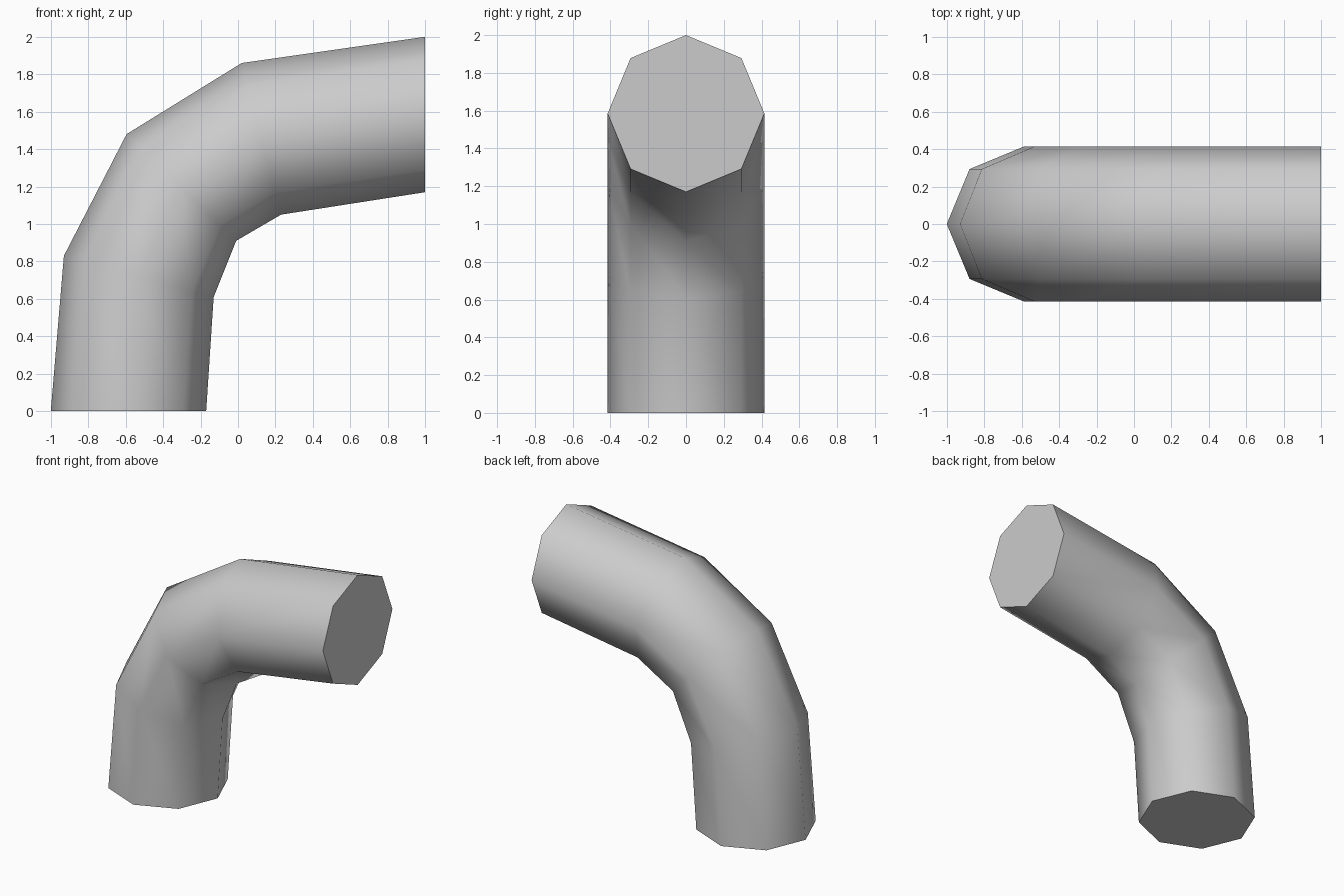
import bpy
import bmesh
from math import radians, sin, cos, tau
from mathutils import Vector

cube = bpy.data.objects.get("Cube")
if cube:
    bpy.data.objects.remove(cube, do_unlink=True)

SIDES = 8
HALF_WIDTH = 0.415

# Outer and inner edge of the bend at each ring, as (x, z)
RINGS = [
    ((-1.0, 0.0), (-0.17, 0.0)),
    ((-0.93, 0.83), (-0.13, 0.61)),
    ((-0.595, 1.48), (-0.01, 0.91)),
    ((0.02, 1.86), (0.23, 1.05)),
    ((1.0, 2.0), (1.0, 1.17)),
]


def add_ring(bm, outer, inner):
    """Octagon spanning the outer and inner edge, with corners on both."""
    a = Vector((outer[0], 0, outer[1]))
    b = Vector((inner[0], 0, inner[1]))
    centre, arm = (a + b) / 2, (a - b) / 2
    side = Vector((0, HALF_WIDTH, 0))
    return [bm.verts.new(centre + arm * cos(tau * i / SIDES) + side * sin(tau * i / SIDES))
            for i in range(SIDES)]


# Pipe wall and end caps
bm = bmesh.new()
rings = [add_ring(bm, *pair) for pair in RINGS]
for low, high in zip(rings, rings[1:]):
    for i in range(SIDES):
        j = (i + 1) % SIDES
        bm.faces.new((low[i], low[j], high[j], high[i]))
bm.faces.new(rings[0])
bm.faces.new(rings[-1])
bmesh.ops.recalc_face_normals(bm, faces=bm.faces)

mesh = bpy.data.meshes.new("bent_pipe")
bm.to_mesh(mesh)
bm.free()
pipe = bpy.data.objects.new("bent_pipe", mesh)
bpy.context.collection.objects.link(pipe)

# Plain grey material
grey = bpy.data.materials.new("light_grey")
grey.use_nodes = True
colour = (0.6, 0.6, 0.6, 1.0)
grey.diffuse_color = colour
grey.node_tree.nodes["Principled BSDF"].inputs["Base Color"].default_value = colour
mesh.materials.append(grey)

# Smooth wall, crisp cap rims
bpy.ops.object.select_all(action="DESELECT")
pipe.select_set(True)
bpy.context.view_layer.objects.active = pipe
bpy.ops.object.shade_smooth_by_angle(angle=radians(60))
